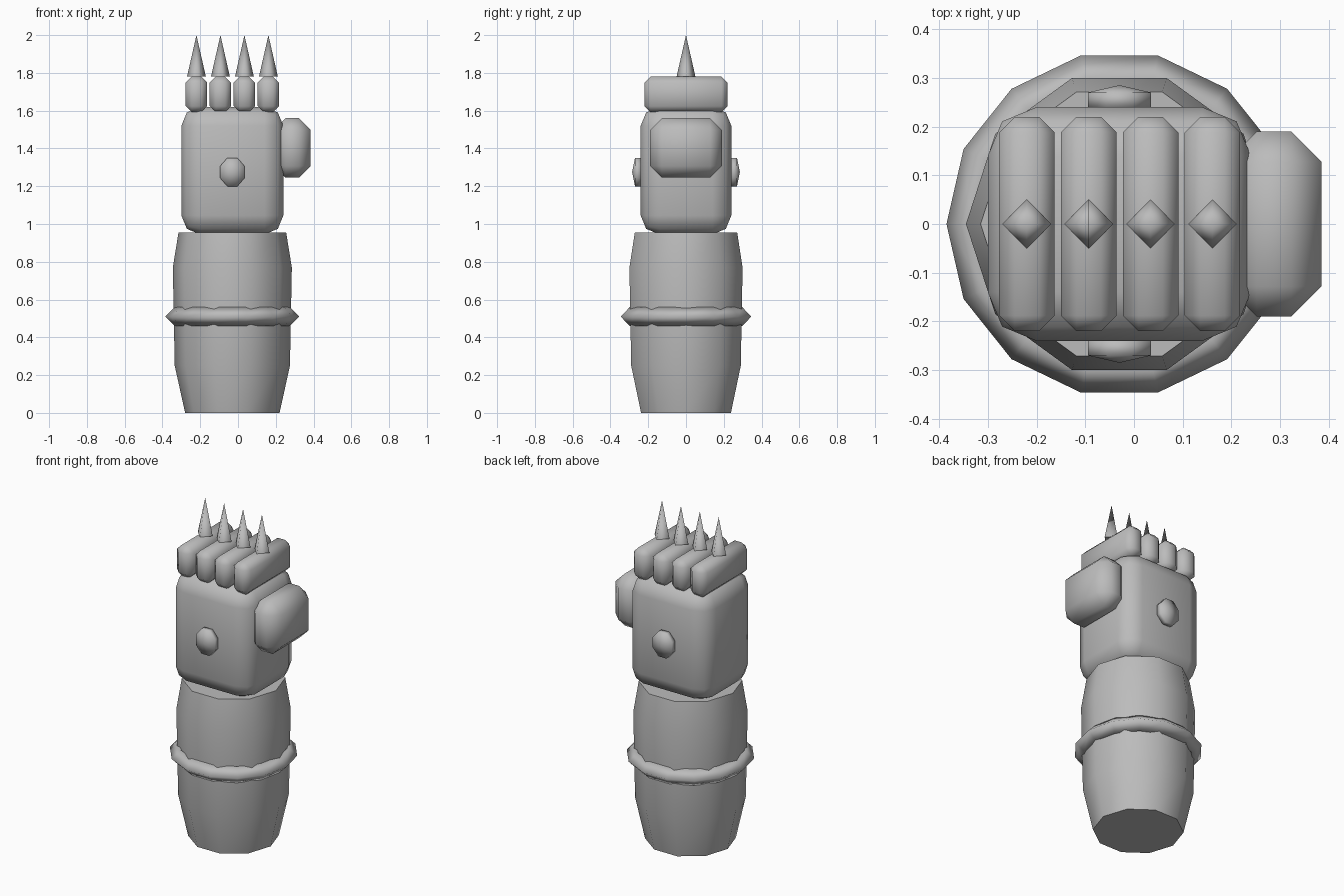
import bpy, bmesh, math
from mathutils import Matrix, Vector

default = bpy.data.objects.get("Cube")
if default:
    bpy.data.objects.remove(default, do_unlink=True)

grey = bpy.data.materials.new("plain grey")
grey.use_nodes = True
colour = (0.5, 0.5, 0.5, 1)
grey.diffuse_color = colour
grey.node_tree.nodes["Principled BSDF"].inputs["Base Color"].default_value = colour

AXIS_X = -0.03  # centre of the forearm


def finish(name, bm, smooth_angle=180):
    """Turn a bmesh into a shaded object."""
    bmesh.ops.recalc_face_normals(bm, faces=bm.faces)
    mesh = bpy.data.meshes.new(name)
    bm.to_mesh(mesh)
    bm.free()
    mesh.materials.append(grey)
    obj = bpy.data.objects.new(name, mesh)
    bpy.context.collection.objects.link(obj)
    bpy.ops.object.select_all(action='DESELECT')
    obj.select_set(True)
    bpy.context.view_layer.objects.active = obj
    bpy.ops.object.shade_smooth_by_angle(angle=math.radians(smooth_angle))
    return obj


def bevelled_box(name, low, high, bevel, segments=1):
    low, high = Vector(low), Vector(high)
    bm = bmesh.new()
    bmesh.ops.create_cube(bm, size=1)
    bmesh.ops.scale(bm, vec=high - low, verts=bm.verts)
    bmesh.ops.translate(bm, vec=(low + high) / 2, verts=bm.verts)
    bmesh.ops.bevel(bm, geom=bm.edges[:], offset=bevel, segments=segments,
                    profile=0.5, affect='EDGES')
    return finish(name, bm)


def turned(name, profile, sides, closed=False, smooth_angle=180):
    """Spin (radius, height) points round the forearm axis."""
    bm = bmesh.new()
    rings = []
    for radius, z in profile:
        angles = [math.tau * i / sides for i in range(sides)]
        rings.append([bm.verts.new((AXIS_X + radius * math.cos(a),
                                    radius * math.sin(a), z)) for a in angles])
    pairs = list(zip(rings, rings[1:]))
    if closed:
        pairs.append((rings[-1], rings[0]))
    else:
        bm.faces.new(rings[0])
        bm.faces.new(rings[-1])
    for a, b in pairs:
        for i in range(sides):
            j = (i + 1) % sides
            bm.faces.new((a[i], a[j], b[j], b[i]))
    return finish(name, bm, smooth_angle)


# Forearm sleeve and the band around it
turned("forearm", [(0.25, 0), (0.305, 0.25), (0.315, 0.77), (0.285, 0.955)],
       10, smooth_angle=50)
turned("wrist_band", [(0.355, 0.51), (0.305, 0.56), (0.255, 0.51), (0.305, 0.46)],
       14, closed=True)

# Hand block and thumb
bevelled_box("hand", (-0.30, -0.24, 0.945), (0.24, 0.24, 1.62), 0.1, 2)
bevelled_box("thumb", (0.19, -0.19, 1.245), (0.385, 0.19, 1.56), 0.062)

# Four fingers, each with a spike
for i in range(4):
    x = -0.22 + 0.127 * i
    bevelled_box(f"finger_{i + 1}", (x - 0.057, -0.22, 1.592),
                 (x + 0.057, 0.22, 1.78), 0.032)
    bm = bmesh.new()
    bmesh.ops.create_cone(bm, cap_ends=True, segments=4, radius1=0.05, radius2=0,
                          depth=0.22, matrix=Matrix.Translation((x, 0, 1.89)))
    finish(f"spike_{i + 1}", bm, 95)

# Flattened studs on the front and back of the hand
for name, side in (("front_stud", -1), ("back_stud", 1)):
    bm = bmesh.new()
    bmesh.ops.create_uvsphere(bm, u_segments=8, v_segments=3, radius=1)
    bmesh.ops.rotate(bm, verts=bm.verts, matrix=Matrix.Rotation(math.pi / 8, 3, 'Z'))
    bmesh.ops.rotate(bm, verts=bm.verts, matrix=Matrix.Rotation(math.pi / 2, 3, 'X'))
    bmesh.ops.scale(bm, vec=(0.081, 0.03, 0.094), verts=bm.verts)
    bmesh.ops.translate(bm, vec=(AXIS_X, side * 0.255, 1.275), verts=bm.verts)
    finish(name, bm)
